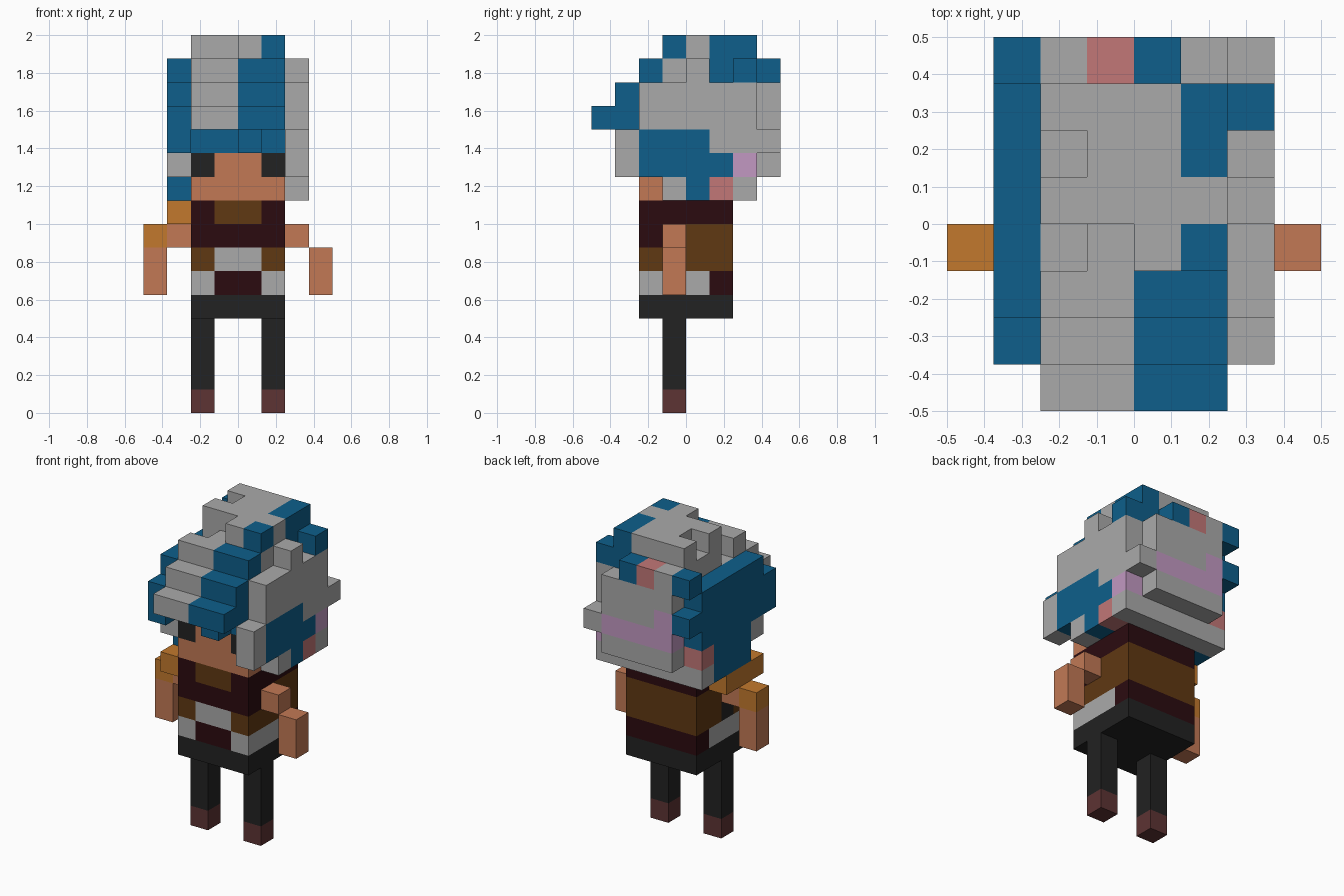
import bpy
import bmesh
from mathutils import Vector

if "Cube" in bpy.data.objects:
    bpy.data.objects.remove(bpy.data.objects["Cube"], do_unlink=True)

U = 0.125  # size of one block


def linear(c):
    c /= 255
    return c / 12.92 if c <= 0.04045 else ((c + 0.055) / 1.055) ** 2.4


def material(name, hexcode):
    m = bpy.data.materials.new(name)
    m.use_nodes = True
    col = (*[linear(c) for c in bytes.fromhex(hexcode)], 1)
    m.diffuse_color = col
    bsdf = m.node_tree.nodes["Principled BSDF"]
    bsdf.inputs["Base Color"].default_value = col
    bsdf.inputs["Roughness"].default_value = 0.9
    return m


MATS = {name: material(name, code) for name, code in dict(
    grey="aaaaaa", blue="0e5f8b", skin="c27955", orange="c2792d",
    maroon="2b0b10", brown="603812", black="222222", shoe="5d3333",
    pink="c27777", lilac="c299c2").items()}


def build(name, x, y, z, rule):
    """Fill a box of blocks with the colours a rule gives; keep outer faces."""
    cells = {}
    for i in range(x[0], x[1] + 1):
        for j in range(y[0], y[1] + 1):
            for k in range(z[0], z[1] + 1):
                colour = rule(i, j, k)
                if colour:
                    cells[i, j, k] = colour
    used = sorted(set(cells.values()))
    bm = bmesh.new()
    verts = {}

    def vert(p):
        key = tuple(p)
        if key not in verts:
            verts[key] = bm.verts.new(Vector(key) * U)
        return verts[key]

    for cell, colour in cells.items():
        for axis in range(3):
            for side in (0, 1):
                near = list(cell)
                near[axis] += 2 * side - 1
                if tuple(near) in cells:
                    continue
                ring = []
                for a, b in ((0, 0), (1, 0), (1, 1), (0, 1)):
                    p = list(cell)
                    p[axis] += side
                    p[(axis + 1) % 3] += a
                    p[(axis + 2) % 3] += b
                    ring.append(vert(p))
                face = bm.faces.new(ring if side else ring[::-1])
                face.material_index = used.index(colour)
    me = bpy.data.meshes.new(name)
    bm.to_mesh(me)
    bm.free()
    for c in used:
        me.materials.append(MATS[c])
    bpy.context.collection.objects.link(bpy.data.objects.new(name, me))


# Legs with shoes
def leg(i, j, k):
    return "shoe" if k == 0 else "black"


# Trousers top, jacket, belt band and shirt
def torso(i, j, k):
    front, middle = j == -2, i in (-1, 0)
    if k == 4:
        return "black"
    if k == 5:
        return "grey" if j < 1 and not middle else "maroon"
    if k == 6:
        if front and middle:
            return "grey"
        return "black" if i == -2 and j == -1 else "brown"
    if k == 7:
        return "maroon" if front else "brown"
    return "brown" if front and middle else "maroon"


# Arms: a short upper block, then a hanging forearm
def left_arm(i, j, k):
    return "skin" if (i == 2) == (k == 7) else None


def right_arm(i, j, k):
    if i == -4:
        return "orange" if k == 7 else "skin"
    return "skin" if k == 7 else None


def shoulder_guard(i, j, k):
    return "orange"


# Face with two dark eyes
def head(i, j, k):
    eye = k == 10 and j == -2 and i in (-2, 1)
    return "black" if eye else "skin"


# Crown with a fringe that steps down and forward, and a tuft on top
def crown(i, j, k):
    if k == 15:
        if j < 0:
            return {0: "grey", 1: "blue"}.get(i) if j == -1 else None
        if i == -2 and j == 1:
            return None
        return "blue" if i == 1 and j > 0 else "grey"
    if k == 11:
        if j < -2:
            return "blue" if j == -3 and i == 0 else None
        return "blue" if j == -2 else "grey"
    if j < k - 16 or (i, j, k) == (-2, -1, 14):
        return None
    if j <= -2:
        return "grey" if i < 0 else "blue"
    return "blue" if k == 14 and i == 1 and j > 0 else "grey"


# Side hair with a front lock and ragged lower edge
def left_hair(i, j, k):
    if k == 14:
        return {0: "grey", 2: "blue"}.get(j)
    if k >= 12:
        return "grey" if abs(j) < 3 else None
    if k == 11:
        return "blue" if -2 <= j <= 0 else "grey"
    if k == 10:
        if -2 <= j <= 1:
            return "blue"
        return {-3: "grey", 2: "lilac"}.get(j)
    return {-1: "grey", 0: "blue", 1: "pink", 2: "grey"}.get(j)


def right_hair(i, j, k):
    if j == 3:
        return "blue" if k in (12, 14) else None
    if j == -3:
        return "blue" if k in (11, 12) else None
    if k == 14:
        return None
    if k == 10:
        return {-2: "grey", 2: "pink"}.get(j, "blue")
    if k == 9:
        return {-2: None, 2: "grey"}.get(j, "blue")
    return "blue"


# Back hair: a raised slab with a band, over a lower rim
def back_hair(i, j, k):
    if j == 2:
        return "grey" if k < 11 else None
    if k == 9:
        return None
    if k == 14:
        return {-2: "grey", -1: "pink", 0: "blue"}.get(i)
    return "lilac" if k == 11 or (k == 12 and i == -2) else "grey"


build("left_leg", (1, 1), (-1, -1), (0, 3), leg)
build("right_leg", (-2, -2), (-1, -1), (0, 3), leg)
build("torso", (-2, 1), (-2, 1), (4, 8), torso)
build("left_arm", (2, 3), (-1, -1), (5, 7), left_arm)
build("right_arm", (-4, -3), (-1, -1), (5, 7), right_arm)
build("shoulder_guard", (-3, -3), (-2, 0), (8, 8), shoulder_guard)
build("head", (-2, 1), (-2, 1), (9, 10), head)
build("crown_hair", (-2, 1), (-4, 2), (11, 15), crown)
build("left_hair", (2, 2), (-3, 3), (9, 14), left_hair)
build("right_hair", (-3, -3), (-3, 3), (9, 14), right_hair)
build("back_hair", (-2, 1), (2, 3), (9, 14), back_hair)
